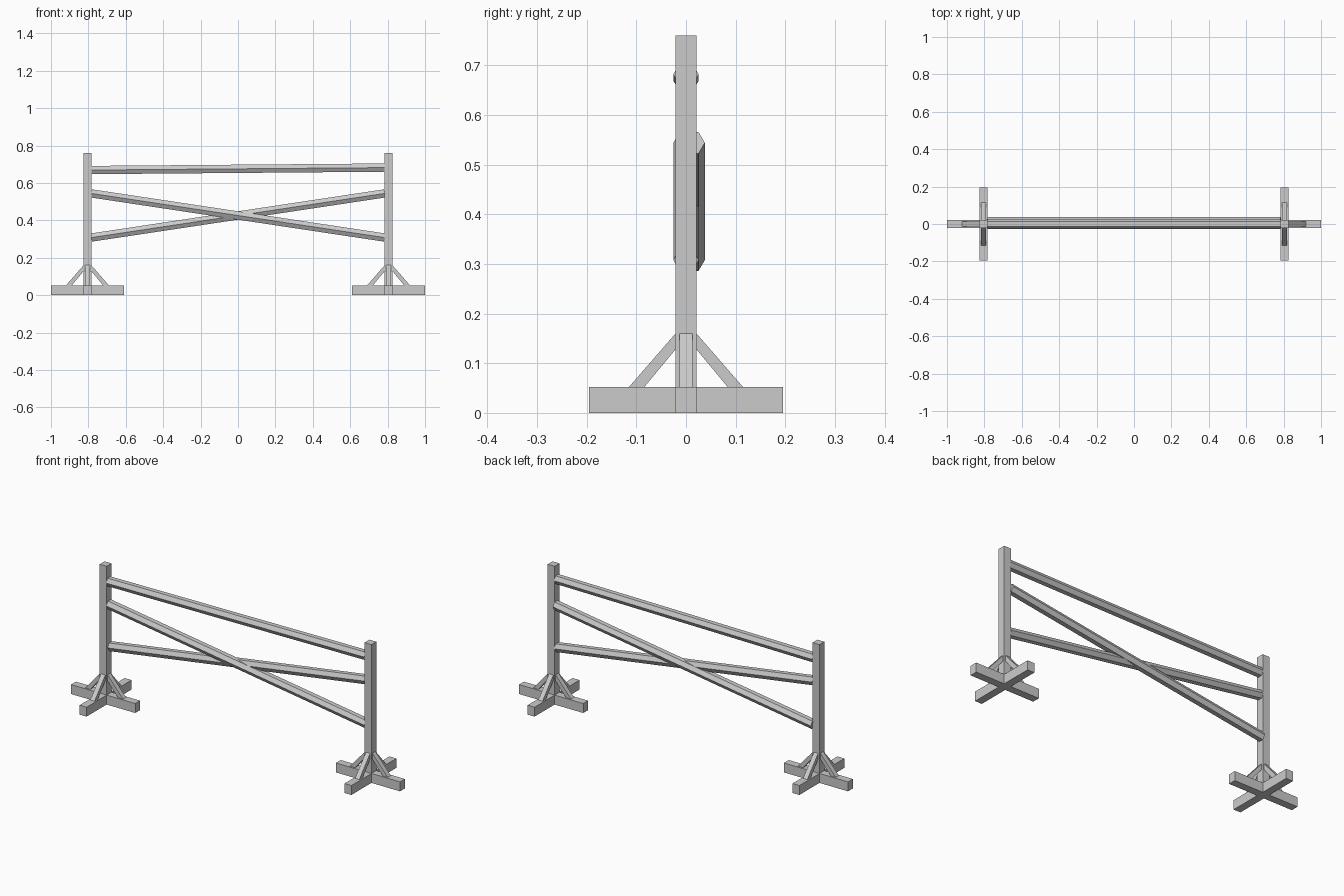
import bpy, bmesh
from math import pi
from mathutils import Vector, Matrix

if "Cube" in bpy.data.objects:
    bpy.data.objects.remove(bpy.data.objects["Cube"])

POST_X, HALF = 0.805, 0.021      # post position and half thickness
FOOT, FOOT_H = 0.195, 0.052      # foot half length and height
TOP = 0.76


def make(name, bm):
    bmesh.ops.recalc_face_normals(bm, faces=bm.faces)
    me = bpy.data.meshes.new(name)
    bm.to_mesh(me)
    bm.free()
    ob = bpy.data.objects.new(name, me)
    bpy.context.collection.objects.link(ob)
    return ob


def prism(name, points, direction, matrix=Matrix()):
    bm = bmesh.new()
    face = bm.faces.new([bm.verts.new(p) for p in points])
    ext = bmesh.ops.extrude_face_region(bm, geom=[face])
    verts = [g for g in ext["geom"] if isinstance(g, bmesh.types.BMVert)]
    bmesh.ops.translate(bm, verts=verts, vec=direction)
    bmesh.ops.transform(bm, matrix=matrix, verts=bm.verts)
    return make(name, bm)


def pole(name, left_z, right_z, y):
    # six-sided rail with its ridge facing front and back
    a, b = Vector((-0.784, y, left_z)), Vector((0.784, y, right_z))
    d = b - a
    side = Vector((0, 1, 0))
    up = d.normalized().cross(side)
    rot = Matrix((side, up, d.normalized())).transposed().to_4x4()
    ring = [Matrix.Rotation(i * pi / 3, 3, 'Z') @ Vector((0.0255, 0, 0)) for i in range(6)]
    return prism(name, ring, (0, 0, d.length), Matrix.Translation(a) @ rot)


for label, x in (("left", -POST_X), ("right", POST_X)):
    place = Matrix.Translation((x, 0, 0))
    # cross-shaped foot
    outline = []
    for i in range(4):
        r = Matrix.Rotation(i * pi / 2, 3, 'Z')
        outline += [r @ Vector(p) for p in ((FOOT, -HALF, 0), (FOOT, HALF, 0), (HALF, HALF, 0))]
    prism(label + "_cross_foot", outline, (0, 0, FOOT_H), place)
    # upright post
    square = [(-HALF, -HALF, FOOT_H), (HALF, -HALF, FOOT_H), (HALF, HALF, FOOT_H), (-HALF, HALF, FOOT_H)]
    prism(label + "_post", square, (0, 0, TOP - FOOT_H), place)
    # diagonal braces on four sides
    profile = [(HALF, -0.013, 0.16), (HALF, -0.013, 0.128),
               (0.084, -0.013, FOOT_H), (0.115, -0.013, FOOT_H)]
    for i in range(4):
        prism(f"{label}_brace_{i + 1}", profile, (0, 0.026, 0),
              place @ Matrix.Rotation(i * pi / 2, 4, 'Z'))

# rails: one nearly level on top, two crossing below
pole("top_rail", 0.669, 0.682, 0)
pole("front_cross_rail", 0.544, 0.308, 0)
pole("back_cross_rail", 0.308, 0.544, 0.0125)
